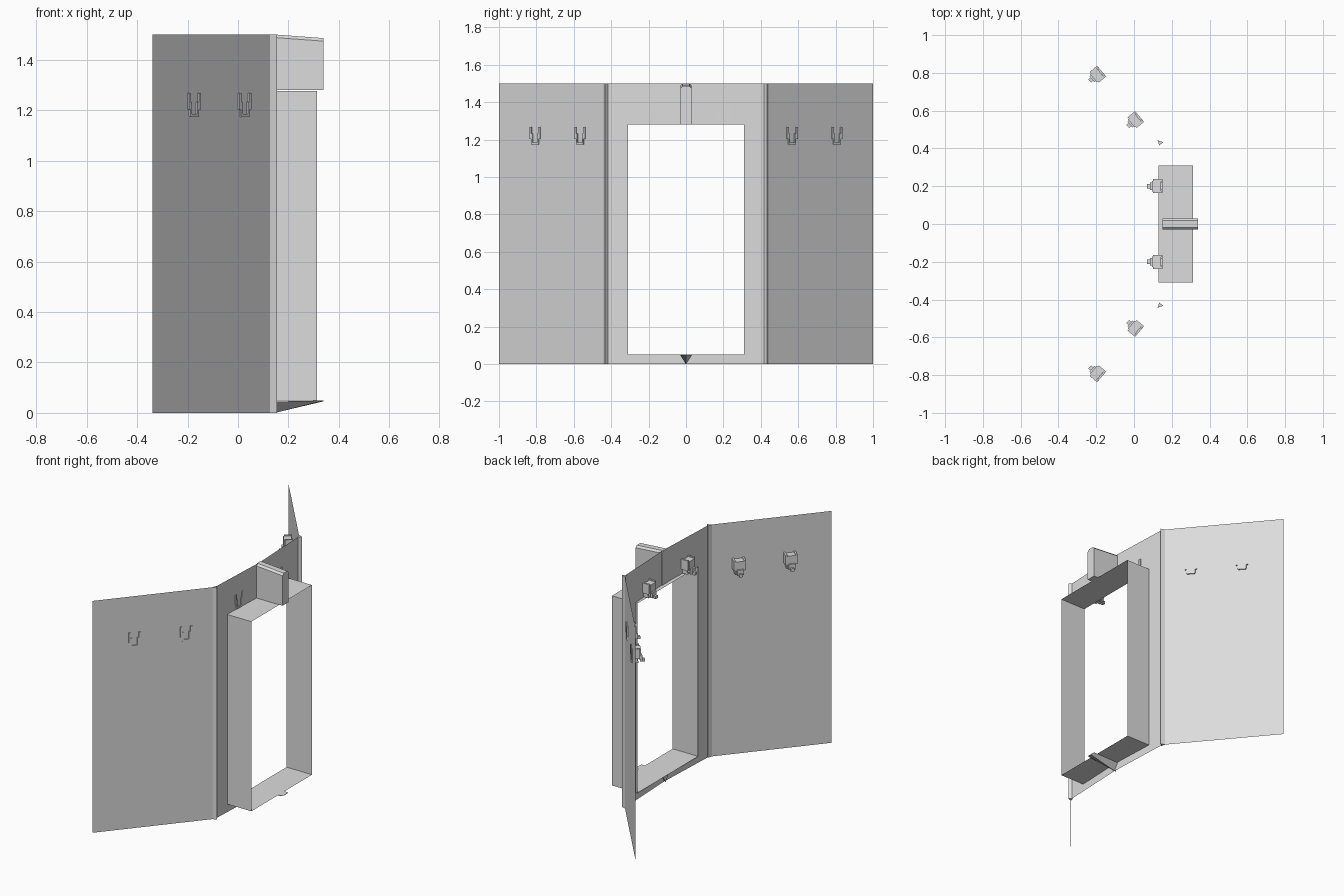
import bpy, bmesh
from mathutils import Vector, Matrix

if "Cube" in bpy.data.objects:
    bpy.data.objects.remove(bpy.data.objects["Cube"], do_unlink=True)

grey = bpy.data.materials.new("plain grey")
grey.use_nodes = True
colour = (0.72, 0.72, 0.72, 1)
grey.diffuse_color = colour
grey.node_tree.nodes["Principled BSDF"].inputs["Base Color"].default_value = colour

HEIGHT = 1.5
DOOR_Y, DOOR_LOW, DOOR_TOP = 0.31, 0.05, 1.28
FOLD = Vector((0.137, 0.43))     # vertical fold between centre panel and wing
TIP = Vector((-0.34, 1.0))       # outer edge of wing
RIDGE_X = 0.155


def finish(name, bm, recalc=True):
    bmesh.ops.remove_doubles(bm, verts=bm.verts, dist=0.0002)
    if recalc:
        bmesh.ops.recalc_face_normals(bm, faces=bm.faces)
    mesh = bpy.data.meshes.new(name)
    bm.to_mesh(mesh)
    bm.free()
    mesh.materials.append(grey)
    obj = bpy.data.objects.new(name, mesh)
    bpy.context.collection.objects.link(obj)
    return obj


def quad(bm, *points):
    bm.faces.new([bm.verts.new(p) for p in points])


def loft(bm, first, second):
    """Closed solid between two matching outlines."""
    a = [bm.verts.new(p) for p in first]
    b = [bm.verts.new(p) for p in second]
    for i in range(len(a)):
        j = (i + 1) % len(a)
        bm.faces.new((a[i], a[j], b[j], b[i]))
    bm.faces.new(a[::-1])
    bm.faces.new(b)


def box(bm, matrix, low, high):
    """Box given by its corners in a local frame."""
    low, high = Vector(low), Vector(high)
    size = Matrix.Diagonal((high - low).to_4d())
    size[3][3] = 1
    bmesh.ops.create_cube(bm, size=1, matrix=matrix @ Matrix.Translation((low + high) / 2) @ size)


def panel_x(y):
    return RIDGE_X + (FOLD.x - RIDGE_X) * abs(y) / FOLD.y


# Centre panel, slightly bent at the middle, with a doorway left open
bm = bmesh.new()
ys = (-FOLD.y, -DOOR_Y, 0, DOOR_Y, FOLD.y)
zs = (0, DOOR_LOW, DOOR_TOP, HEIGHT)
for y0, y1 in zip(ys, ys[1:]):
    for row, (z0, z1) in enumerate(zip(zs, zs[1:])):
        if row == 1 and max(abs(y0), abs(y1)) <= DOOR_Y:
            continue
        quad(bm, (panel_x(y0), y0, z0), (panel_x(y1), y1, z0),
             (panel_x(y1), y1, z1), (panel_x(y0), y0, z1))
finish("centre_panel", bm)

# Doorway surround, a thin open sleeve
bm = bmesh.new()
outline = [(-DOOR_Y, DOOR_LOW), (DOOR_Y, DOOR_LOW),
           (DOOR_Y, DOOR_TOP - 0.003), (-DOOR_Y, DOOR_TOP - 0.003)]
for i, (y0, z0) in enumerate(outline):
    y1, z1 = outline[(i + 1) % 4]
    quad(bm, (0.13, y0, z0), (0.13, y1, z1), (0.313, y1, z1), (0.313, y0, z0))
finish("doorway_sleeve", bm)

# Bracket above the door, its top falling a little outward
def bracket_outline(x, top):
    return [(x, -0.03, DOOR_TOP), (x, 0.03, DOOR_TOP), (x, 0.03, top - 0.012),
            (x, 0.018, top), (x, -0.018, top), (x, -0.03, top - 0.012)]


bm = bmesh.new()
loft(bm, bracket_outline(0.15, HEIGHT), bracket_outline(0.34, 1.486))
finish("top_bracket", bm)

# Tapered wedge under the threshold
bm = bmesh.new()
loft(bm, [(0.145, -0.03, 0.045), (0.145, 0.03, 0.045), (0.145, 0, 0)],
     [(0.34, -0.03, 0.049), (0.34, 0.03, 0.049), (0.34, 0, 0.046)])
finish("bottom_wedge", bm)


# Clip: cheeks, body, foot and tongue; local x runs along the wall, y inward
def clip(name, point, along, inward, z):
    frame = Matrix(((along.x, inward.x, 0, point.x), (along.y, inward.y, 0, point.y),
                    (0, 0, 1, z), (0, 0, 0, 1)))
    bm = bmesh.new()
    for s in (-1, 1):
        box(bm, frame, (s * 0.031 - 0.006, -0.007, 0.03), (s * 0.031 + 0.006, 0.044, 0.095))
        box(bm, frame, (s * 0.021 - 0.005, -0.007, 0.005), (s * 0.021 + 0.005, 0.03, 0.06))
    box(bm, frame, (-0.027, 0.003, 0.03), (0.027, 0.05, 0.09))
    box(bm, frame, (-0.025, -0.007, 0), (0.025, 0.035, 0.012))
    box(bm, frame, (-0.02, 0.046, 0.005), (0.02, 0.06, 0.04))
    box(bm, frame, (-0.011, 0.058, 0), (0.011, 0.075, 0.018))
    finish(name, bm)


for side, label in ((1, "left"), (-1, "right")):
    fold = Vector((FOLD.x, FOLD.y * side))
    tip = Vector((TIP.x, TIP.y * side))
    along = (tip - fold).normalized()
    inward = Vector((-along.y, along.x)) * side

    # Angled wing
    bm = bmesh.new()
    quad(bm, (*fold, 0), (*tip, 0), (*tip, HEIGHT), (*fold, HEIGHT))
    finish(label + "_wing", bm)

    # Three-sided post covering the fold
    bm = bmesh.new()
    section = [(0.124, 0.443 * side), (0.134, 0.415 * side), (0.154, 0.434 * side)]
    loft(bm, [(x, y, 0) for x, y in section], [(x, y, HEIGHT) for x, y in section])
    finish(label + "_fold_post", bm)

    # Two clips on the wing and one over the doorway
    for place, y in (("inner", 0.565), ("outer", 0.805)):
        t = (y - FOLD.y) / (TIP.y - FOLD.y)
        clip(label + "_" + place + "_clip", fold.lerp(tip, t), along, inward, 1.173)
    clip(label + "_door_clip", Vector((panel_x(0.2) - 0.002, 0.2 * side)),
         Vector((0, side)), Vector((-1, 0)), DOOR_TOP + 0.002)
